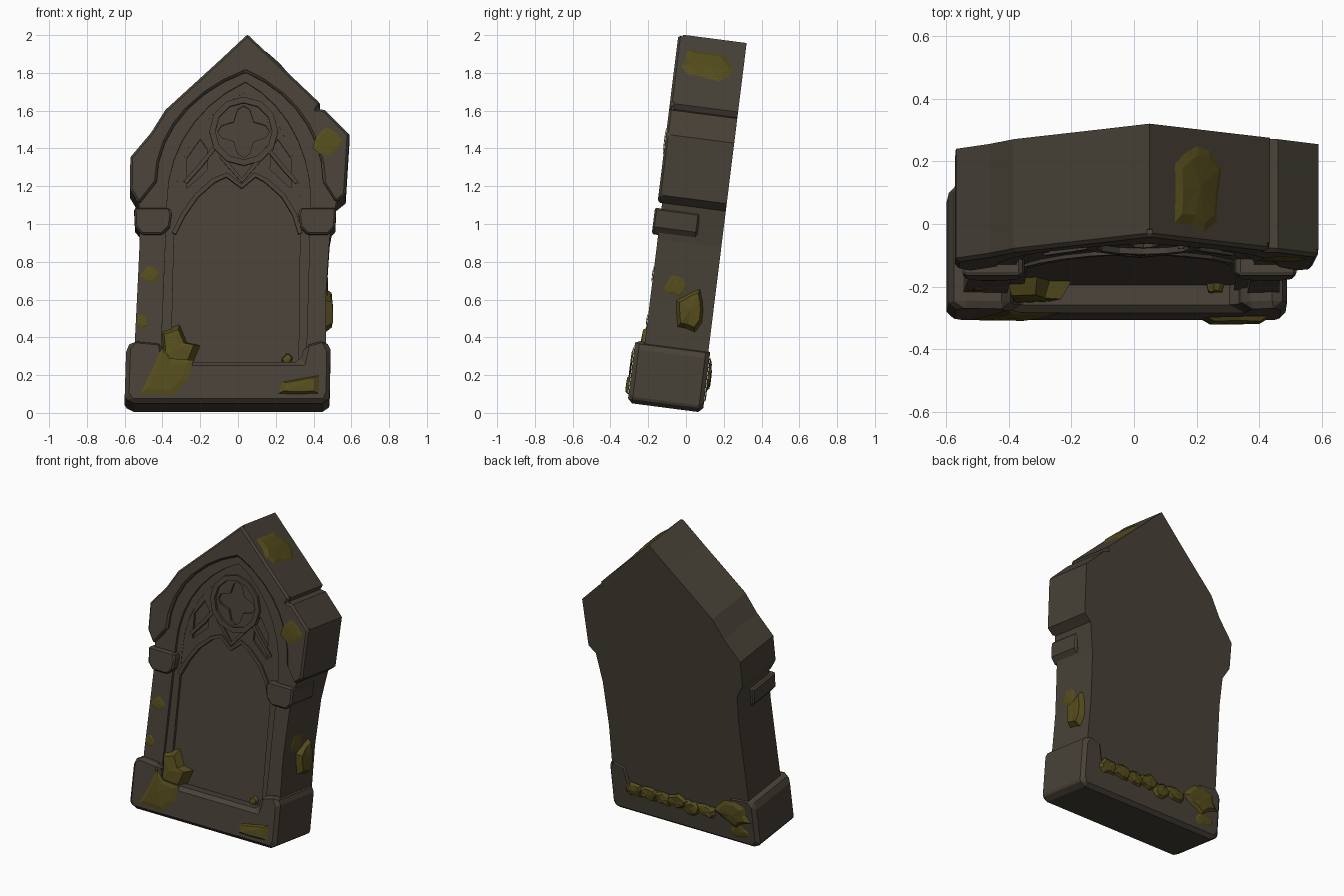
import bpy, bmesh, random
from math import cos, sin, pi, radians
from mathutils import Vector

old = bpy.data.objects.get("Cube")
if old:
    bpy.data.objects.remove(old, do_unlink=True)


def material(name, rgb):
    m = bpy.data.materials.new(name)
    m.use_nodes = True
    m.diffuse_color = (*rgb, 1)
    bsdf = next(n for n in m.node_tree.nodes if n.type == 'BSDF_PRINCIPLED')
    bsdf.inputs["Base Color"].default_value = (*rgb, 1)
    bsdf.inputs["Roughness"].default_value = 0.9
    return m


STONE = material("weathered stone", (0.065, 0.054, 0.039))
MOSS = material("olive moss", (0.092, 0.074, 0.012))


def finish(name, bm, mat, bevel=0.0):
    """Lean the part backwards and turn it into an object."""
    bmesh.ops.recalc_face_normals(bm, faces=bm.faces[:])
    for v in bm.verts:
        x, y, z = v.co
        v.co = (x, y + 0.124 * z, z - 0.13 * (y + 0.25))
    mesh = bpy.data.meshes.new(name)
    bm.to_mesh(mesh)
    bm.free()
    mesh.materials.append(mat)
    ob = bpy.data.objects.new(name, mesh)
    bpy.context.collection.objects.link(ob)
    if bevel:
        mod = ob.modifiers.new("worn edges", 'BEVEL')
        mod.width = bevel
        mod.segments = 1
        mod.limit_method = 'ANGLE'
        mod.angle_limit = radians(40)


def plate(name, loops, front, back, bevel=0.0):
    """Solid slab from an outline (first loop) and holes (other loops)."""
    bm = bmesh.new()
    pair, edges, rims = {}, [], []
    for loop in loops:
        f = [bm.verts.new((x, front, z)) for x, z in loop]
        for v in f:
            pair[v] = bm.verts.new((v.co.x, back, v.co.z))
        rim = list(zip(f, f[1:] + f[:1]))
        edges += [bm.edges.new(e) for e in rim]
        rims += rim
    res = bmesh.ops.triangle_fill(bm, use_beauty=True, edges=edges, normal=(0, -1, 0))
    for face in [g for g in res["geom"] if isinstance(g, bmesh.types.BMFace)]:
        bm.faces.new([pair[v] for v in reversed(face.verts)])
    for a, b in rims:
        bm.faces.new((a, b, pair[b], pair[a]))
    finish(name, bm, STONE, bevel)


def arch(left, right, spring, apex, n=7):
    """Pointed arch from the left springing over the apex to the right one."""
    ax, az = apex
    end = radians(65)

    def side(x0):
        pts = []
        for i in range(n):
            t = end * i / n
            k = (cos(t) - cos(end)) / (1 - cos(end))
            pts.append((ax + (x0 - ax) * k, spring + (az - spring) * sin(t) / sin(end)))
        return pts
    return side(left) + [apex] + side(right)[::-1]


def rib(name, path, width, front, back):
    """Thin raised bar along a path."""
    a, b = [], []
    for i, p in enumerate(path):
        d = Vector(path[min(i + 1, len(path) - 1)]) - Vector(path[max(i - 1, 0)])
        d = d.normalized() * width / 2
        a.append((p[0] - d.y, p[1] + d.x))
        b.append((p[0] + d.y, p[1] - d.x))
    plate(name, [a + b[::-1]], front, back)


def flip(pts, total):
    return [(total - x, z) for x, z in pts]


# Body: crooked columns below, gabled hood above
outline = [(-.55, .1), (-.545, .4), (-.53, .7), (-.52, .92), (-.525, 1.1),
           (-.572, 1.18), (-.57, 1.35), (-.46, 1.48), (-.385, 1.6), (-.1, 1.86),
           (.05, 2), (.435, 1.635), (.42, 1.605), (.46, 1.6), (.59, 1.47),
           (.57, 1.15), (.52, 1.11), (.485, .92), (.465, .62), (.465, .38), (.46, .1)]
hood_arch = arch(-.43, .45, 1.22, (.04, 1.8))
outer_arch = arch(-.375, .385, 1.12, (.04, 1.75))
inner_arch = arch(-.335, .33, 1.1, (.04, 1.7))

plate("back_slab", [outline], -.228, .073)
plate("inner_frame", [outline, [(-.355, .25)] + inner_arch + [(.32, .25)]], -.246, -.228)
plate("outer_frame", [outline, [(-.41, .25)] + outer_arch + [(.36, .25)]], -.264, -.246)
plate("gabled_hood", [outline[4:17] + hood_arch[::-1]], -.288, -.25, .012)

# Plinth with raised corners beside the sill
plate("plinth", [[(-.575, .045), (-.6, .08), (-.592, .34), (-.56, .375), (-.4, .36),
                  (-.38, .265), (.33, .265), (.35, .35), (.465, .38), (.49, .33),
                  (.485, .08), (.47, .045)]], -.315, .083, .025)

# Column capitals
capital = [(-.55, 1.08), (-.36, 1.08), (-.35, 1.05), (-.36, .98),
           (-.4, .94), (-.51, .94), (-.545, .98)]
plate("right_capital", [capital], -.298, -.06, .01)
plate("left_capital", [flip(capital, -.03)], -.298, -.06, .01)

# Tracery: cusped plate with a four-lobed opening and two side openings
cx, cz = .03, 1.49


def ring(n, radius, lobe=0.0):
    angles = [2 * pi * i / n for i in range(n)]
    return [(cx + (radius + lobe * cos(4 * a)) * cos(a),
             cz + (radius + lobe * cos(4 * a)) * sin(a)) for a in angles]


cusps = [(.33, .95), (.3, 1.05), (.24, 1.15), (.15, 1.23), (.09, 1.26), (.02, 1.2),
         (-.06, 1.26), (-.13, 1.23), (-.22, 1.15), (-.29, 1.05), (-.34, .95)]
side_hole = [(-.27, 1.19), (-.16, 1.29), (-.165, 1.4), (-.2, 1.45), (-.27, 1.35)]
tracery_arch = arch(-.345, .34, 1.1, (.04, 1.715))
plate("tracery", [tracery_arch + cusps, ring(24, .105, .032),
                  side_hole, flip(side_hole, .01)], -.244, -.22)
plate("tracery_ring", [ring(12, .182), ring(12, .15)], -.263, -.235)
rib("cusp_rib", cusps, .024, -.256, -.225)
cross_bar = [(-.28, 1.22), (-.2, 1.31), (-.12, 1.41)]
rib("right_cross_bar", cross_bar, .022, -.253, -.22)
rib("left_cross_bar", flip(cross_bar, .03), .022, -.253, -.22)
rib("lower_cross_bar", [(-.09, 1.36), (.02, 1.23), (.13, 1.36)], .024, -.255, -.225)

# Moss patches: thin films and raised clumps
random.seed(4)
FRONT, BACK, SIDE = (0, -1, 0), (0, 1, 0), (1, 0, 0)


def blot(ru, rv, count=11):
    """Irregular round outline."""
    pts = []
    for i in range(count):
        a, k = 2 * pi * i / count, random.uniform(.75, 1.15)
        pts.append((ru * k * cos(a), rv * k * sin(a)))
    return pts


def moss(name, centre, normal, shape, height, skirt=-.002):
    n = Vector(normal).normalized()
    u = Vector((0, 1, 0)) if abs(n.y) < .5 else Vector((1, 0, 0))
    v = n.cross(u)
    c = Vector(centre)
    bm = bmesh.new()
    rim, top = [], []
    for a, b in shape:
        d = u * a + v * b
        rim.append(bm.verts.new(c + d - n * skirt))
        top.append(bm.verts.new(c + d * .75 + n * height * random.uniform(.6, 1)))
    mid = bm.verts.new(c + n * height)
    for i in range(len(shape)):
        j = (i + 1) % len(shape)
        bm.faces.new((rim[i], rim[j], top[j], top[i]))
        bm.faces.new((top[i], top[j], mid))
    finish(name, bm, MOSS)


def around(centre, pts):
    return [(x - centre[0], z - centre[2]) for x, z in pts]


low = (-.38, -.315, .2)
moss("moss_plinth_right", low, FRONT, around(low, [
    (-.52, .09), (-.42, .09), (-.35, .08), (-.27, .16), (-.235, .27),
    (-.36, .28), (-.4, .345), (-.455, .22)]), .012)
high = (-.335, -.264, .34)
moss("moss_corner_clump", high, FRONT, around(high, [
    (-.4, .25), (-.25, .24), (-.2, .36), (-.27, .375), (-.31, .47),
    (-.41, .435), (-.4, .34)]), .025, .037)
moss("moss_plinth_left", (.325, -.315, .135), FRONT,
     [(-.11, -.04), (-.02, -.045), (.1, -.04), (.105, .055), (.02, .04), (-.09, .02)], .02)
moss("moss_sill", (.26, -.235, .285), FRONT, blot(.03, .03), .02, .01)
moss("moss_column_upper", (-.465, -.264, .73), FRONT, blot(.055, .045), .006)
moss("moss_column_lower", (-.505, -.264, .48), FRONT, blot(.035, .04), .006)
moss("moss_hood_front", (.475, -.288, 1.425), FRONT, blot(.075, .09), .006)
moss("moss_hood_top", (.2, -.11, 1.853), (1, 0, 1), blot(.165, .115), .016)
moss("moss_side_clump", (.468, -.045, .575), SIDE, blot(.08, .12), .035, .01)
moss("moss_side_film", (.468, -.14, .69), SIDE, blot(.055, .06), .008)
moss("moss_back_corner", (-.43, .083, .25), BACK, blot(.125, .085), .02)
moss("moss_back_foot", (-.47, .083, .14), BACK, blot(.07, .045), .008)
for i in range(6):
    moss("moss_back_clump_%d" % (i + 1),
         (.3 - .105 * i, .083, .22 + random.uniform(-.015, .015)), BACK, blot(.07, .05), .022)
